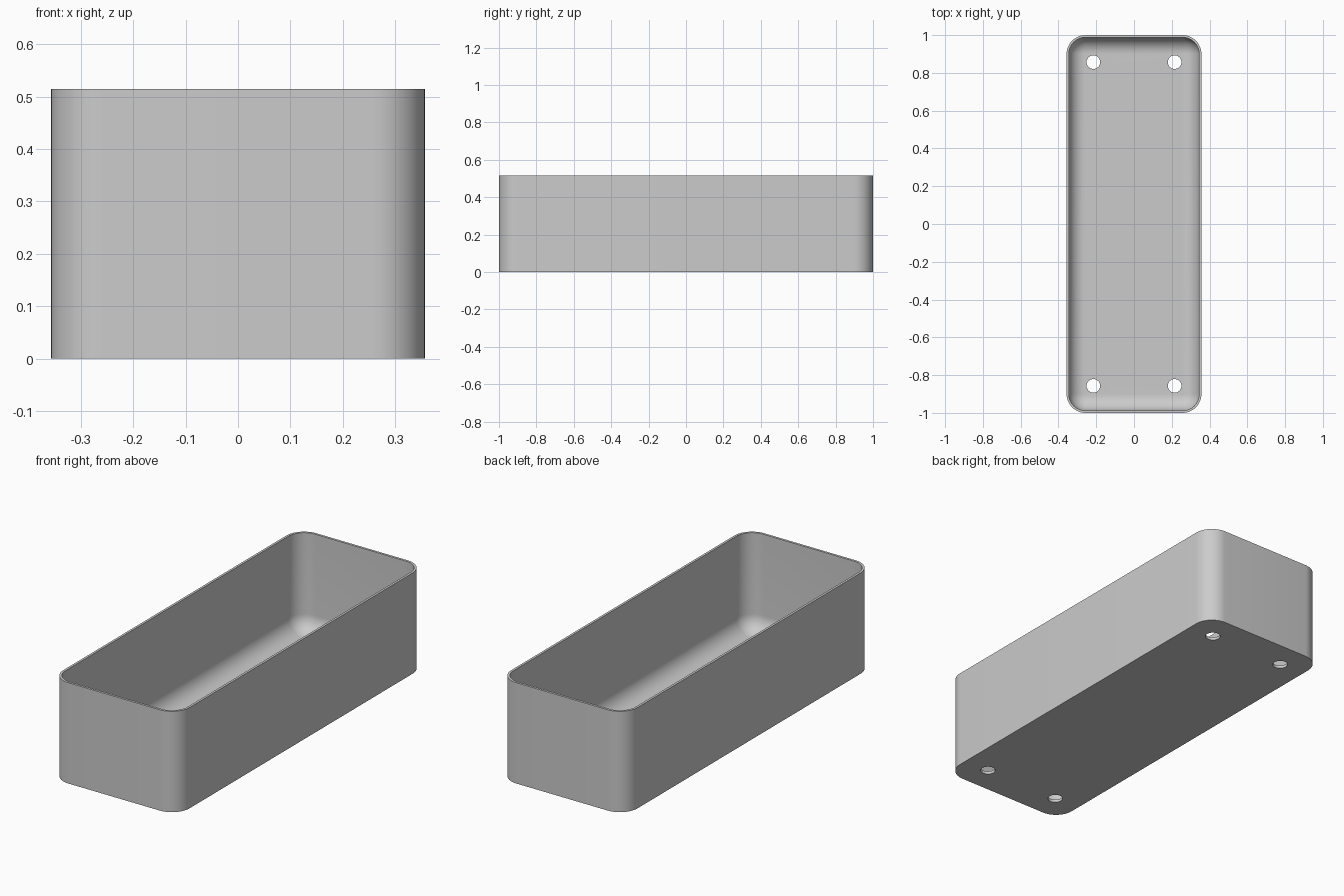
import bpy
import bmesh
from math import sin, cos, pi, radians

HALF_X, HALF_Y, HEIGHT = 0.357, 1.0, 0.515
CORNER, WALL, FLOOR, FILLET = 0.1, 0.012, 0.015, 0.085
HOLE_X, HOLE_Y, HOLE_R = 0.215, 0.857, 0.036
ARC = 12

cube = bpy.data.objects.get("Cube")
if cube:
    bpy.data.objects.remove(cube, do_unlink=True)

grey = bpy.data.materials.new("light grey")
grey.use_nodes = True
colour = (0.6, 0.6, 0.6, 1)
grey.diffuse_color = colour
grey.node_tree.nodes["Principled BSDF"].inputs["Base Color"].default_value = colour


def ring(bm, inset, z):
    """Rounded rectangle, inset from the outer wall."""
    r = CORNER - inset
    verts = []
    for q, (sx, sy) in enumerate([(1, 1), (-1, 1), (-1, -1), (1, -1)]):
        for i in range(ARC + 1):
            a = (q + i / ARC) * pi / 2
            verts.append(bm.verts.new((sx * (HALF_X - CORNER) + r * cos(a),
                                       sy * (HALF_Y - CORNER) + r * sin(a), z)))
    return verts


# Tray: outer wall, rim, inner wall and a rounded inner floor edge
bm = bmesh.new()
profile = [(0, 0), (0, HEIGHT), (WALL, HEIGHT)]
for i in range(ARC + 1):
    a = i / ARC * pi / 2
    profile.append((WALL + FILLET * (1 - cos(a)), FLOOR + FILLET * (1 - sin(a))))
rings = [ring(bm, inset, z) for inset, z in profile]
for low, high in zip(rings, rings[1:]):
    for i in range(len(low)):
        j = (i + 1) % len(low)
        bm.faces.new((low[i], low[j], high[j], high[i]))
bm.faces.new(rings[0][::-1])
bm.faces.new(rings[-1])
bmesh.ops.recalc_face_normals(bm, faces=bm.faces)
mesh = bpy.data.meshes.new("planter_tray")
bm.to_mesh(mesh)
bm.free()
tray = bpy.data.objects.new("planter_tray", mesh)
bpy.context.collection.objects.link(tray)
mesh.materials.append(grey)

# Drain holes through the floor, one near each corner
cutters = []
for sx in (-1, 1):
    for sy in (-1, 1):
        bpy.ops.mesh.primitive_cylinder_add(vertices=32, radius=HOLE_R, depth=0.1,
                                            location=(sx * HOLE_X, sy * HOLE_Y, 0))
        cutter = bpy.context.object
        cutter.name = "drain_hole_cutter"
        cutter.hide_render = True
        cutter.data.materials.append(grey)
        cutters.append(cutter)
        cut = tray.modifiers.new("drain_hole", 'BOOLEAN')
        cut.operation = 'DIFFERENCE'
        cut.solver = 'EXACT'
        cut.object = cutter

bpy.ops.object.select_all(action='DESELECT')
tray.select_set(True)
bpy.context.view_layer.objects.active = tray
for name in [m.name for m in tray.modifiers]:
    bpy.ops.object.modifier_apply(modifier=name)
for cutter in cutters:
    bpy.data.objects.remove(cutter, do_unlink=True)
bpy.ops.object.shade_smooth_by_angle(angle=radians(35))
